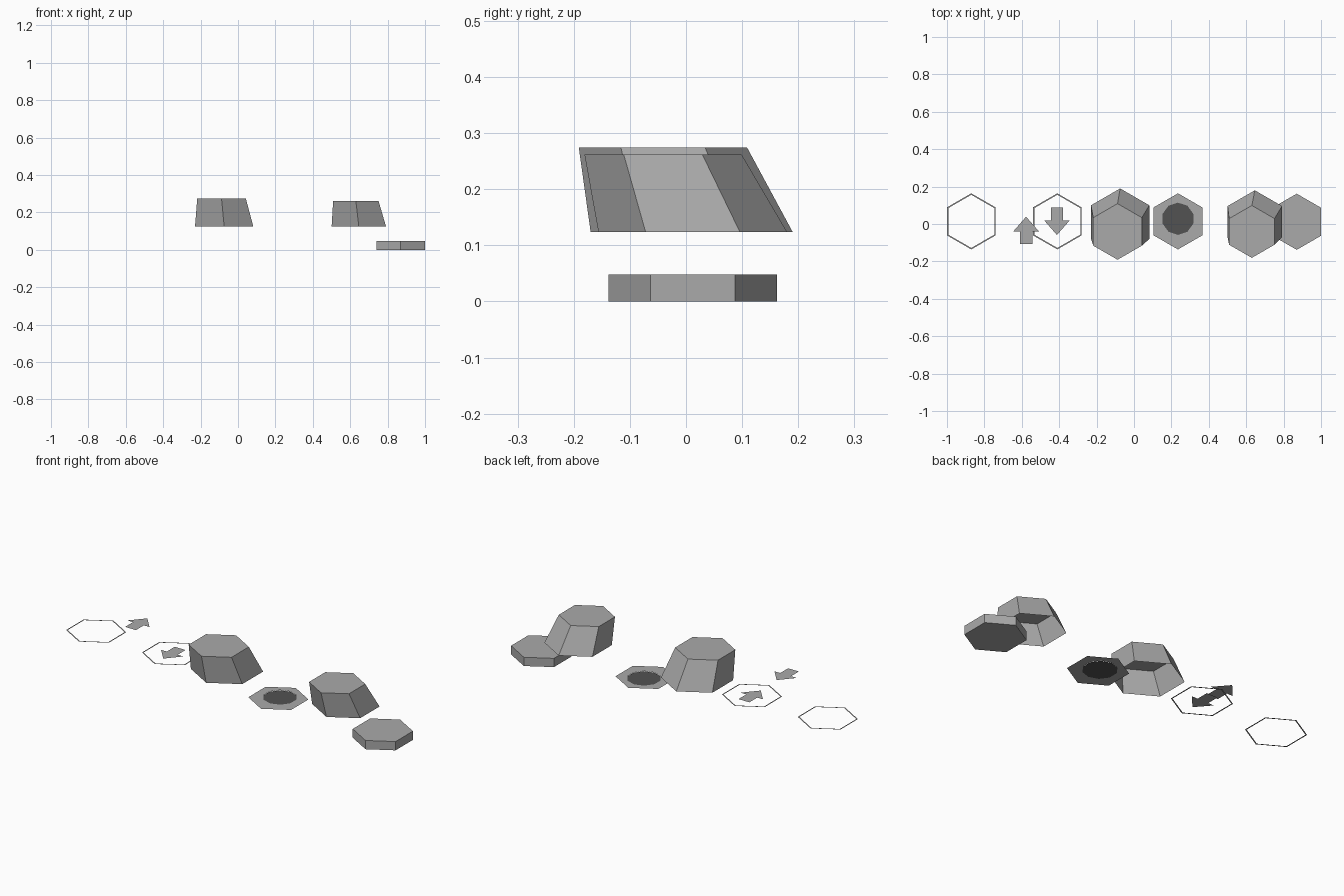
import bpy
from math import sin, cos, pi

cube = bpy.data.objects.get("Cube")
if cube:
    bpy.data.objects.remove(cube, do_unlink=True)


def make_material(name, value):
    mat = bpy.data.materials.new(name)
    mat.use_nodes = True
    colour = (value, value, value, 1)
    mat.diffuse_color = colour
    mat.node_tree.nodes["Principled BSDF"].inputs["Base Color"].default_value = colour
    return mat


grey = make_material("mid_grey", 0.4)
dark = make_material("dark_grey", 0.085)


def polygon(x, y, z, radius, sides=6):
    """Regular polygon with one corner pointing to +y."""
    angles = [pi / 2 + 2 * pi * i / sides for i in range(sides)]
    return [(x + radius * cos(a), y + radius * sin(a), z) for a in angles]


def make_object(name, verts, faces, mat):
    mesh = bpy.data.meshes.new(name)
    mesh.from_pydata(verts, [], faces)
    mesh.materials.append(mat)
    obj = bpy.data.objects.new(name, mesh)
    bpy.context.collection.objects.link(obj)
    return obj


def bridge(n):
    """Quads joining two loops of n corners."""
    return [(i, (i + 1) % n, n + (i + 1) % n, n + i) for i in range(n)]


def shell(name, bottom, top, closed):
    n = len(bottom)
    faces = bridge(n) + [tuple(range(n, 2 * n))]
    if closed:
        faces.append(tuple(reversed(range(n))))
    return make_object(name, bottom + top, faces, grey)


def ring(name, outer, inner):
    return make_object(name, outer + inner, bridge(len(outer)), grey)


def arrow(name, x, y, z, direction):
    half = [(0.033, -0.073), (0.033, -0.005), (0.068, -0.005), (0, 0.073)]
    outline = half + [(-u, v) for u, v in reversed(half[:-1])]
    verts = [(x + u * direction, y + v * direction, z) for u, v in outline]
    return make_object(name, verts, [tuple(range(len(verts)))], grey)


MID = 0.012     # shared y centre of the flat pieces

# Solid hexagonal base tile
shell("base_tile", polygon(0.87, MID, 0, 0.15), polygon(0.87, MID, 0.048, 0.15), True)

# Leaning tapered caps, open underneath
shell("large_cap", polygon(-0.074, 0.01, 0.124, 0.18),
      polygon(-0.088, -0.041, 0.274, 0.15), False)
shell("small_cap", polygon(0.646, 0.012, 0.124, 0.168),
      polygon(0.63, -0.041, 0.262, 0.14), False)

# Flat hexagonal plate with a round hole and a dark disc in it
DISC_SIDES = 10
hole = polygon(0.235, 0.028, 0.051, 0.086, DISC_SIDES)
corners = polygon(0.235, MID + 0.002, 0.051, 0.15)
split = 3       # left half: corners 0..3, hole 0..5; right half mirrors it
n, h = len(corners), DISC_SIDES // 2
left = list(range(split + 1)) + [n + i for i in range(h, -1, -1)]
right = [3, 4, 5, 0, n] + [n + i for i in range(DISC_SIDES - 1, h - 1, -1)]
make_object("flat_plate", corners + hole, [left, right], grey)
make_object("dark_disc", [(x, y, z - 0.001) for x, y, z in hole],
            [tuple(range(DISC_SIDES))], dark)

# Thin hexagon outlines
for name, x in (("outer_outline", -0.87), ("inner_outline", -0.41)):
    ring(name, polygon(x, MID + 0.002, 0.124, 0.15), polygon(x, MID + 0.002, 0.124, 0.142))

# Arrows: free-floating, inside the outline, and on the small cap
arrow("raised_arrow", -0.577, -0.034, 0.263, 1)
arrow("lower_arrow", -0.412, 0.014, 0.124, -1)
arrow("cap_arrow", 0.63, -0.034, 0.263, 1)
